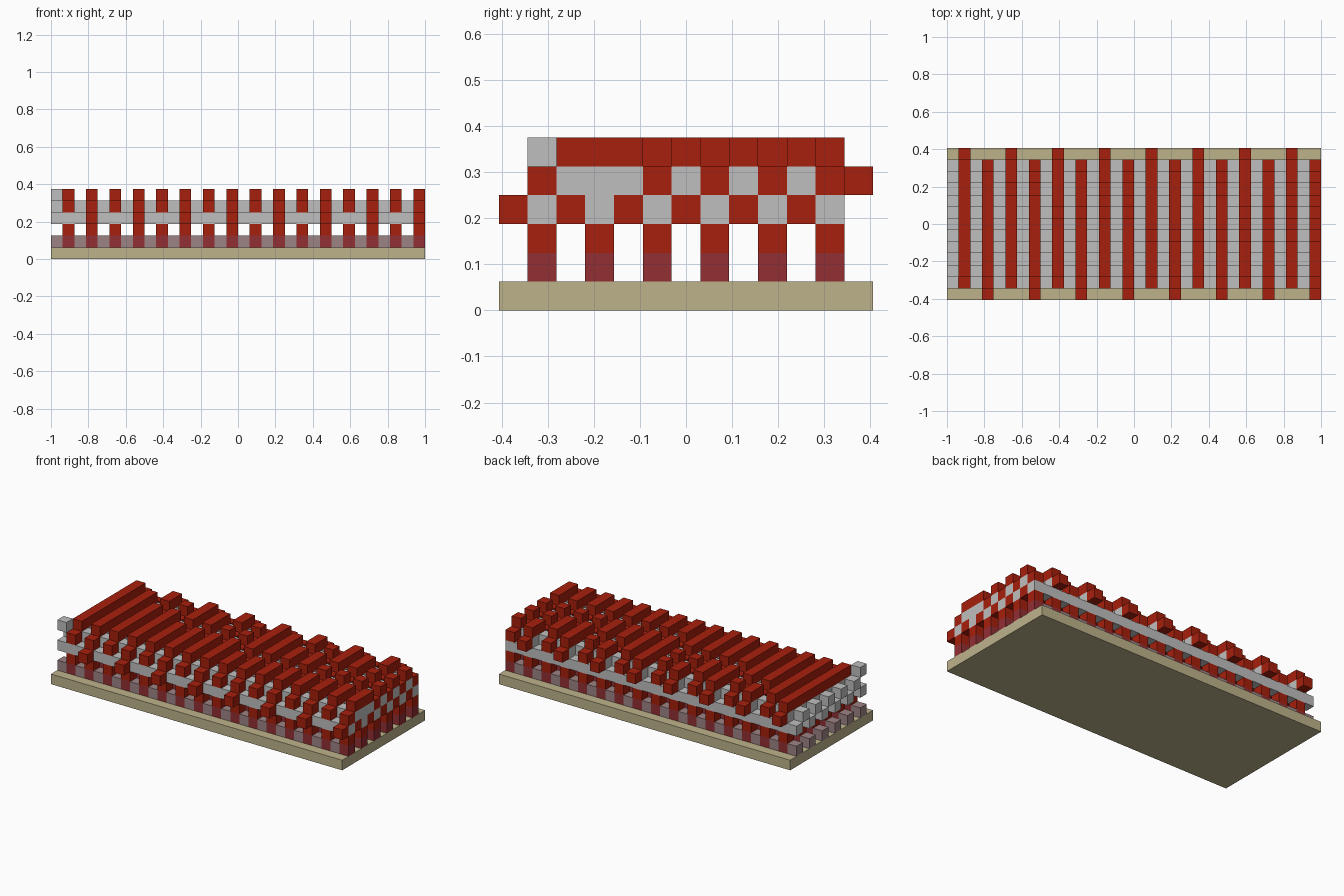
import bpy
import bmesh
from mathutils import Matrix, Vector

cube = bpy.data.objects.get("Cube")
if cube:
    bpy.data.objects.remove(cube, do_unlink=True)

U = 1 / 16          # block size
COLS, ROWS = 32, 13  # blocks along x and y


def material(name, rgb):
    m = bpy.data.materials.new(name)
    m.use_nodes = True
    col = (*rgb, 1)
    m.diffuse_color = col
    bsdf = m.node_tree.nodes["Principled BSDF"]
    bsdf.inputs["Base Color"].default_value = col
    bsdf.inputs["Roughness"].default_value = 0.9
    return m


red = material("red", (0.39, 0.014, 0.004))
grey = material("light grey", (0.515, 0.52, 0.515))
tan = material("sand", (0.51, 0.45, 0.26))
mauve = material("mauve grey", (0.34, 0.23, 0.235))
crimson = material("crimson", (0.29, 0.028, 0.034))


def blocks(name, mat, boxes):
    """One object from boxes given as (column, row, layer, x count, y count)."""
    bm = bmesh.new()
    for i, j, k, nx, ny in boxes:
        centre = Vector((i + nx / 2 - COLS / 2, j + ny / 2 - ROWS / 2, k + 0.5)) * U
        scale = Matrix.Diagonal((nx * U, ny * U, U, 1))
        bmesh.ops.create_cube(bm, size=1, matrix=Matrix.Translation(centre) @ scale)
    mesh = bpy.data.meshes.new(name)
    bm.to_mesh(mesh)
    bm.free()
    mesh.materials.append(mat)
    ob = bpy.data.objects.new(name, mesh)
    bpy.context.collection.objects.link(ob)


odd_cols = range(1, COLS, 2)
odd_rows = range(1, ROWS, 2)
even_rows = range(2, ROWS - 1, 2)

# Base slab
blocks("base_slab", tan, [(0, 0, 0, COLS, ROWS)])

# Bottom layer of alternating blocks, with posts above
blocks("bottom_spacers", mauve,
       [(i - 1, j, 1, 1, 1) for i in odd_cols for j in odd_rows])
blocks("post_feet", crimson,
       [(i, j, 1, 1, 1) for i in odd_cols for j in odd_rows])
blocks("posts", red,
       [(i, j, 2, 1, 1) for i in odd_cols for j in odd_rows])

# Long cross beams in two staggered levels
blocks("lower_beams", grey, [(0, j, 3, COLS, 1) for j in odd_rows])
blocks("upper_beams", grey, [(0, j, 4, COLS, 1) for j in even_rows])
blocks("corner_block", grey, [(0, 1, 5, 1, 1)])

# Short blocks tucked between the lower beams
blocks("under_blocks", red,
       [(i, j, 3, 1, 1) for i in odd_cols for j in even_rows])

# Top strips: each dips at the rows set by the binary digits of its number
supports = []
for n, i in enumerate(odd_cols):
    dips = {1} | {11 - 2 * b for b in range(4) if n >> b & 1}
    strip = [(i, j, 4, 1, 1) for j in dips]
    supports += [(i, j, 4, 1, 1) for j in odd_rows if j not in dips]
    start = 2
    for j in range(2, ROWS):
        if j in dips or j == ROWS - 1:
            if j > start:
                strip.append((i, start, 5, 1, j - start))
            start = j + 1
    # Alternate strips stick out at the front or the back
    strip.append((i, 0, 3, 1, 1) if n % 2 else (i, ROWS - 1, 4, 1, 1))
    blocks(f"top_strip_{n + 1}", red, strip)
blocks("strip_supports", grey, supports)
